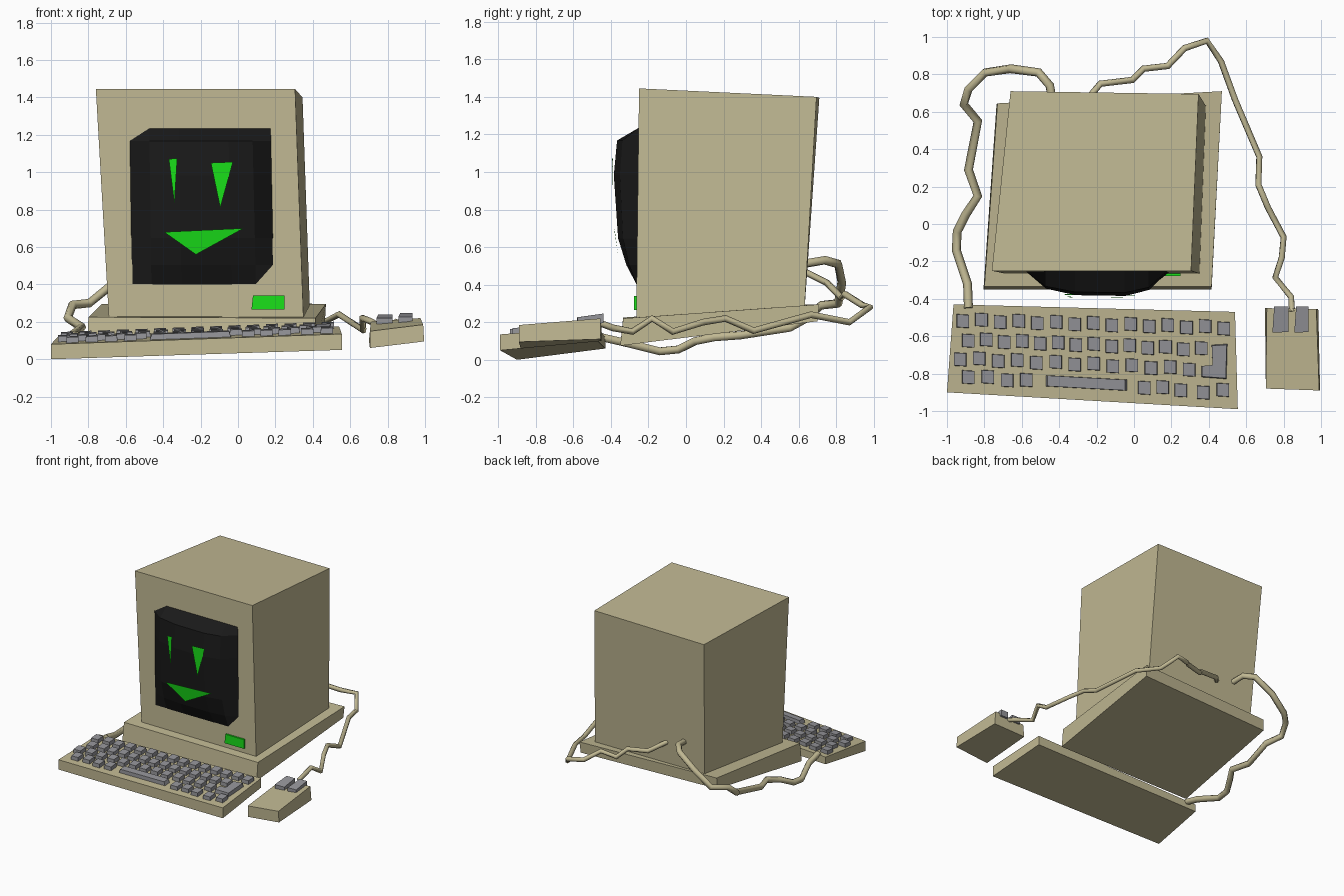
import bpy, bmesh

if "Cube" in bpy.data.objects:
    bpy.data.objects.remove(bpy.data.objects["Cube"])

def mat(name, rgb):
    m = bpy.data.materials.new(name)
    m.diffuse_color = (*rgb, 1)
    m.use_nodes = True
    m.node_tree.nodes["Principled BSDF"].inputs["Base Color"].default_value = m.diffuse_color
    return m

BEIGE = mat("beige", (0.53, 0.48, 0.29))
BLACK = mat("dark_glass", (0.01, 0.01, 0.01))
GREEN = mat("green", (0.01, 0.75, 0.01))
GREY = mat("grey", (0.30, 0.30, 0.32))

def finish(name, bm, material):
    bmesh.ops.recalc_face_normals(bm, faces=bm.faces)
    me = bpy.data.meshes.new(name)
    bm.to_mesh(me)
    bm.free()
    me.materials.append(material)
    ob = bpy.data.objects.new(name, me)
    bpy.context.collection.objects.link(ob)
    return ob

def add_prism(bm, bottom, top):
    """Solid between two matching loops of points."""
    b = [bm.verts.new(p) for p in bottom]
    t = [bm.verts.new(p) for p in top]
    n = len(b)
    bm.faces.new(b[::-1])
    bm.faces.new(t)
    for i in range(n):
        bm.faces.new((b[i], b[(i + 1) % n], t[(i + 1) % n], t[i]))

def prism(name, bottom, top, material):
    bm = bmesh.new()
    add_prism(bm, bottom, top)
    return finish(name, bm, material)

# Loops run front left, front right, back right, back left
prism("monitor_case",
      [(-.69, -.265, .215), (.35, -.265, .215), (.385, .63, .25), (-.61, .63, .25)],
      [(-.76, -.25, 1.445), (.305, -.25, 1.445), (.345, .695, 1.40), (-.66, .71, 1.395)], BEIGE)
prism("monitor_base",
      [(-.805, -.35, .075), (.415, -.35, .075), (.465, .70, .205), (-.735, .64, .205)],
      [(-.80, -.335, .225), (.415, -.335, .22), (.47, .71, .295), (-.73, .645, .295)], BEIGE)

# Keyboard body, top follows a tilted plane
def top_z(x, y):
    return .192 + .04 * x + .08 * y

kb = [(-1, -.90), (.555, -.99), (.54, -.47), (-.965, -.43)]
prism("keyboard_body",
      [(x, y, z) for (x, y), z in zip(kb, (0, .05, .10, .06))],
      [(x, y, top_z(x, y)) for x, y in kb], BEIGE)

# Keys
keys = bmesh.new()

def add_key(outline):
    cx = sum(p[0] for p in outline) / len(outline)
    cy = sum(p[1] for p in outline) / len(outline)
    add_prism(keys, [(x, y, top_z(x, y) - .01) for x, y in outline],
              [(cx + (x - cx) * .94, cy + (y - cy) * .94, top_z(x, y) + .03) for x, y in outline])

def square_key(cx, cy, w=.068, h=.072, skew=-.004):
    add_key([(cx - w / 2, cy - h / 2 - skew / 2), (cx + w / 2, cy - h / 2 + skew / 2),
             (cx + w / 2, cy + h / 2 + skew / 2), (cx - w / 2, cy + h / 2 - skew / 2)])

rows = [(15, -.915, -.515, .48, -.555), (14, -.885, -.62, .36, -.67),
        (13, -.93, -.72, .295, -.775), (4, -.885, -.815, -.575, -.84),
        (3, .055, -.872, .25, -.885), (2, .37, -.897, .475, -.893)]
for n, x0, y0, x1, y1 in rows:
    for i in range(n):
        f = i / (n - 1)
        square_key(x0 + (x1 - x0) * f, y0 + (y1 - y0) * f + (.006 if i % 2 else -.004))
square_key(-.255, -.85, .44, .06, -.024)
add_key([(.36, -.82), (.495, -.83), (.50, -.64), (.415, -.645), (.42, -.755), (.36, -.76)])
finish("keyboard_keys", keys, GREY)

# Mouse body and buttons
prism("mouse_body",
      [(.705, -.88, .06), (.995, -.89, .095), (.985, -.455, .11), (.70, -.45, .10)],
      [(.705, -.88, .15), (.99, -.89, .185), (.975, -.455, .22), (.71, -.45, .20)], BEIGE)
for side, x0, x1, dz in (("left", .74, .825, 0), ("right", .857, .933, .006)):
    prism("mouse_button_" + side,
          [(x0, -.58, .17 + dz), (x1, -.578, .17 + dz), (x1, -.44, .19 + dz), (x0 + .01, -.44, .19 + dz)],
          [(x0, -.58, .22 + dz), (x1, -.578, .22 + dz), (x1, -.44, .24 + dz), (x0 + .01, -.44, .24 + dz)], GREY)

# Bulging screen: a grid whose depth is the product of two profiles
us = [(0, 0), (.14, .70), (.35, .97), (.7, 1), (.87, .75), (1, 0)]
vs = [(0, 0), (.13, .45), (.3, .8), (.7, 1), (.92, .88), (1, 0)]
bm = bmesh.new()
grid = []
for v, g in vs:
    left, right = -.57 - .01 * v, .195 - .02 * v
    grid.append([bm.verts.new((left + (right - left) * u, -.252 - .008 * (1 - v) - .13 * f * g,
                               .395 + .84 * v)) for u, f in us])
for a, b in zip(grid, grid[1:]):
    for i in range(5):
        bm.faces.new((a[i], a[i + 1], b[i + 1], b[i]))
rim = [p for p in grid[0]] + [r[-1] for r in grid[1:]] + grid[-1][-2::-1] + [r[0] for r in grid[-2:0:-1]]
bm.faces.new(rim[::-1])
finish("screen", bm, BLACK)

# Green face on the screen
for name, pts in {
    "eye_left": [(-.37, -.39, 1.07), (-.34, -.388, .83), (-.325, -.393, 1.075)],
    "eye_right": [(-.145, -.393, 1.05), (-.095, -.39, .81), (-.027, -.393, 1.055)],
    "mouth": [(-.395, -.378, .68), (-.225, -.362, .56), (.03, -.383, .70)],
}.items():
    bm = bmesh.new()
    bm.faces.new([bm.verts.new(p) for p in pts])
    finish(name, bm, GREEN)

# Power light
light = [(.072, .265), (.248, .265), (.248, .34), (.08, .34)]
prism("power_light", [(x, -.255, z) for x, z in light], [(x, -.278, z) for x, z in light], GREEN)

# Cables
def cable(name, pts, radius):
    cu = bpy.data.curves.new(name, "CURVE")
    cu.dimensions = "3D"
    cu.bevel_depth = radius
    cu.bevel_resolution = 1
    cu.use_fill_caps = True
    sp = cu.splines.new("POLY")
    sp.points.add(len(pts) - 1)
    for p, co in zip(sp.points, pts):
        p.co = (*co, 1)
    cu.materials.append(BEIGE)
    ob = bpy.data.objects.new(name, cu)
    bpy.context.collection.objects.link(ob)
    bpy.ops.object.select_all(action="DESELECT")
    ob.select_set(True)
    bpy.context.view_layer.objects.active = ob
    bpy.ops.object.convert(target="MESH")

cable("keyboard_cable", [
    (-.885, -.45, .12), (-.89, -.32, .09), (-.95, -.14, .045), (-.945, -.04, .055), (-.90, .05, .10),
    (-.835, .15, .12), (-.885, .29, .13), (-.835, .55, .17), (-.91, .64, .22), (-.885, .72, .29),
    (-.795, .81, .30), (-.66, .83, .41), (-.51, .81, .51), (-.45, .74, .53), (-.43, .62, .51)], .024)
cable("mouse_cable", [
    (-.28, .63, .47), (-.18, .75, .41), (-.01, .77, .39), (.05, .83, .33), (.18, .845, .35),
    (.27, .94, .29), (.39, .98, .28), (.465, .87, .20), (.54, .665, .24), (.67, .36, .155),
    (.665, .21, .22), (.715, .09, .20), (.80, -.07, .15), (.79, -.18, .22), (.755, -.285, .15),
    (.84, -.39, .17), (.845, -.47, .20)], .018)
